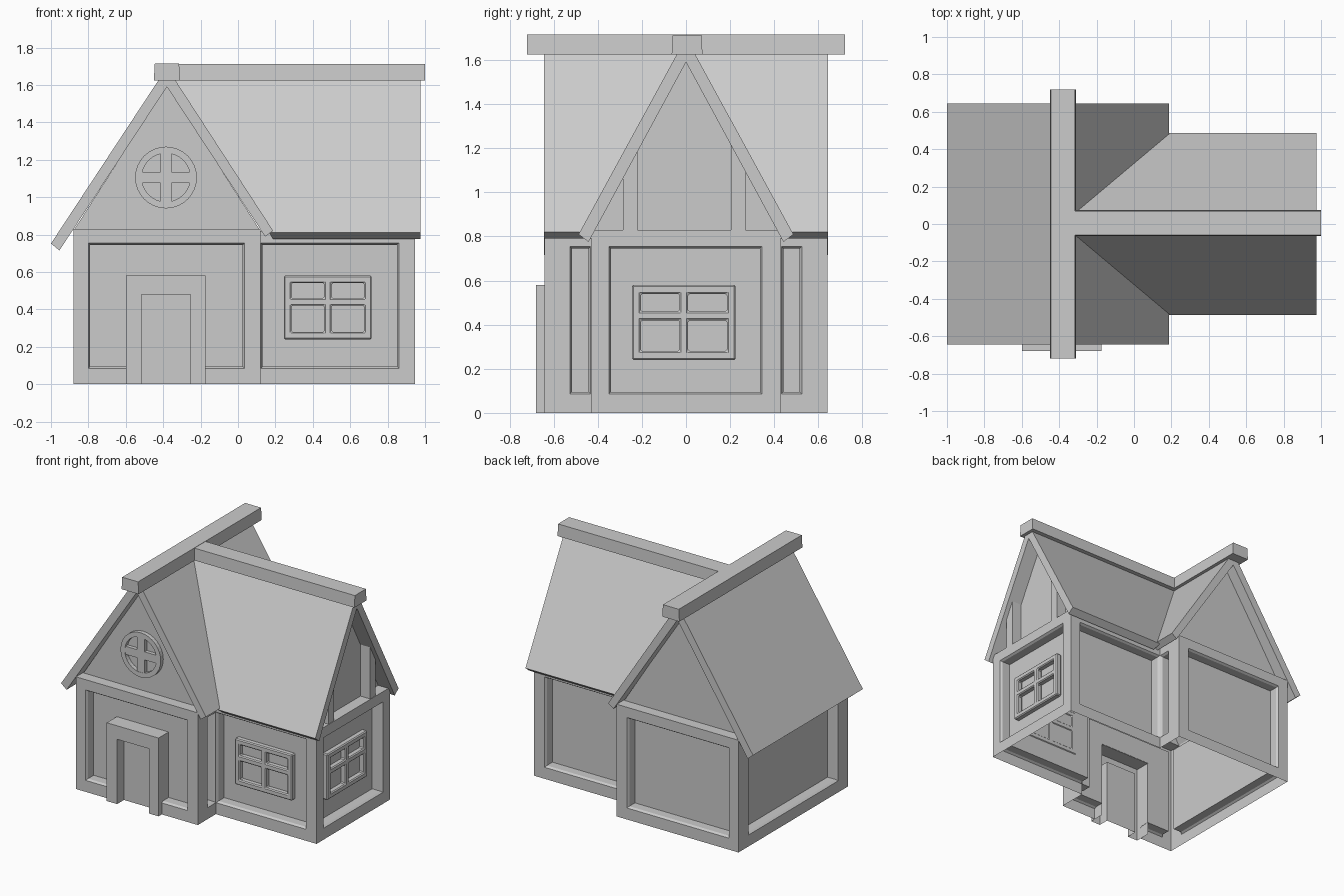
import bpy, bmesh, math
from mathutils import Vector as V

if "Cube" in bpy.data.objects:
    bpy.data.objects.remove(bpy.data.objects["Cube"])


def finish(name, bm, bevel=0, fix=True):
    if fix:
        bmesh.ops.recalc_face_normals(bm, faces=bm.faces)
    me = bpy.data.meshes.new(name)
    bm.to_mesh(me)
    bm.free()
    ob = bpy.data.objects.new(name, me)
    bpy.context.collection.objects.link(ob)
    if bevel:
        m = ob.modifiers.new("soft_edges", 'BEVEL')
        m.width, m.segments = bevel, 1
    return ob


def prism(name, pts, axis, a, b, bevel=0):
    """Extrude a profile (horizontal, z) along 'x' or 'y'; a may depend on z."""
    bm = bmesh.new()
    def ring(pos):
        out = []
        for h, z in pts:
            p = pos(z) if callable(pos) else pos
            out.append(bm.verts.new((p, h, z) if axis == 'x' else (h, p, z)))
        return out
    r0, r1 = ring(a), ring(b)
    n = len(pts)
    bm.faces.new(r0)
    bm.faces.new(r1)
    for i in range(n):
        bm.faces.new((r0[i], r0[(i + 1) % n], r1[(i + 1) % n], r1[i]))
    return finish(name, bm, bevel)


def rect(h0, h1, z0, z1):
    return [(h0, z0), (h1, z0), (h1, z1), (h0, z1)]


def wall(name, start, u, length, height, u0, u1, opening=None):
    """Wall sheet with a sunken panel; outside is to the right of u."""
    bm = bmesh.new()
    s, u, up = V((*start, 0)), V((*u, 0)), V((0, 0, 1))
    inward = -u.cross(up)
    def ring(a, b, c, d, depth):
        return [bm.verts.new(s + u * h + up * z + inward * depth) for h, z in rect(a, b, c, d)]
    c = 0.01
    rings = [ring(0, length, 0, height, 0), ring(u0, u1, 0.085, 0.755, 0),
             ring(u0 + c, u1 - c, 0.085 + c, 0.755 - c, 0.015),
             ring(u0 + c, u1 - c, 0.085 + c, 0.755 - c, 0.08)]
    for r, q in zip(rings, rings[1:]):
        for i in range(4):
            j = (i + 1) % 4
            bm.faces.new((r[i], r[j], q[j], q[i]))
    bm.faces.new(rings[3])
    if opening:
        x0, x1, top = opening
        for co, no in (((x0, 0, 0), (1, 0, 0)), ((x1, 0, 0), (1, 0, 0)), ((0, 0, top), (0, 0, 1))):
            bmesh.ops.bisect_plane(bm, geom=bm.verts[:] + bm.edges[:] + bm.faces[:],
                                   plane_co=co, plane_no=no)
        hole = [f for f in bm.faces
                if x0 < f.calc_center_median().x < x1 and f.calc_center_median().z < top]
        bmesh.ops.delete(bm, geom=hole, context='FACES')
    return finish(name, bm, fix=False)


def window(name, hs, axis, a, b):
    """Four-pane frame: fill all grid cells except the panes, then extrude."""
    zs = [0.24, 0.28, 0.42, 0.46, 0.54, 0.58]
    bm = bmesh.new()
    def vert(h, z):
        return bm.verts.new((a, h, z) if axis == 'x' else (h, a, z))
    grid = [[vert(h, z) for z in zs] for h in hs]
    for i in range(5):
        for j in range(5):
            if not (i % 2 and j % 2):
                bm.faces.new((grid[i][j], grid[i + 1][j], grid[i + 1][j + 1], grid[i][j + 1]))
    ext = bmesh.ops.extrude_face_region(bm, geom=bm.faces[:])
    move = V((b - a, 0, 0)) if axis == 'x' else V((0, b - a, 0))
    bmesh.ops.translate(bm, vec=move, verts=[e for e in ext['geom'] if isinstance(e, bmesh.types.BMVert)])
    return finish(name, bm, 0.007)


# Main house walls
wall("main_front_wall", (-0.88, -0.642), (1, 0), 1.0, 0.83, 0.08, 0.915, (-0.598, -0.177, 0.578))
wall("main_back_wall", (0.12, 0.642), (-1, 0), 1.0, 0.83, 0.085, 0.92)
wall("main_left_wall", (-0.88, 0.642), (0, -1), 1.284, 0.83, 0.115, 1.167)
wall("main_right_wall_front", (0.12, -0.642), (0, 1), 0.212, 0.83, 0.115, 0.21)
wall("main_right_wall_back", (0.12, 0.43), (0, 1), 0.212, 0.83, 0.002, 0.095)

# Wing walls
wall("wing_front_wall", (0.12, -0.43), (1, 0), 0.825, 0.82, 0.002, 0.74)
wall("wing_back_wall", (0.945, 0.43), (-1, 0), 0.825, 0.82, 0.085, 0.823)
wall("wing_end_wall", (0.945, -0.43), (0, 1), 0.86, 0.83, 0.08, 0.775)

# Gables set back above the walls, with a ledge below
for tag, s in (("front", -1), ("back", 1)):
    prism(f"{tag}_gable", [(-0.88, 0.82), (0.12, 0.82), (-0.38, 1.60)], 'y', s * 0.56, s * 0.55)
    prism(f"{tag}_gable_ledge", rect(-0.88, 0.12, 0.82, 0.83), 'y', s * 0.64, s * 0.55)
prism("wing_gable", [(-0.43, 0.81), (0.43, 0.81), (0, 1.60)], 'x', 0.85, 0.86)
prism("wing_gable_ledge", rect(-0.43, 0.43, 0.82, 0.83), 'x', 0.85, 0.944)
for tag, a, b in (("left", -0.22, -0.285), ("right", 0.205, 0.27)):
    prism(f"wing_gable_stud_{tag}", [(a, 0.83), (b, 0.83), (b, 1.61 - 1.84 * abs(b)),
          (a, 1.61 - 1.84 * abs(a))], 'x', 0.855, 0.94)

# Roofs and ridge beams
prism("main_roof", [(-1.0, 0.752), (-0.38, 1.694), (0.188, 0.82), (0.145, 0.79),
                    (-0.38, 1.59), (-0.955, 0.715)], 'y', -0.643, 0.643)
prism("wing_roof", [(-0.487, 0.81), (0, 1.702), (0.487, 0.81), (0.442, 0.775),
                    (0, 1.59), (-0.442, 0.775)], 'x', lambda z: -0.38 + (1.64 - z) / 1.52, 0.975)
prism("main_ridge_beam", [(-0.45, 1.625), (-0.31, 1.625), (-0.315, 1.715), (-0.445, 1.715)],
      'y', -0.72, 0.72)
prism("wing_ridge_beam", [(-0.065, 1.625), (0.075, 1.625), (0.07, 1.713), (-0.06, 1.713)],
      'x', -0.36, 1.0)

# Door: hollow arch frame with the leaf pushed back inside it
bm = bmesh.new()
outer = [(-0.6, 0), (-0.6, 0.58), (-0.175, 0.58), (-0.175, 0)]
inner = [(-0.515, 0), (-0.515, 0.48), (-0.255, 0.48), (-0.255, 0)]
arches = [[bm.verts.new((x, y, z)) for x, z in pts]
          for pts, y in ((outer, -0.56), (outer, -0.68), (inner, -0.68), (inner, -0.60))]
for r, q in zip(arches, arches[1:]):
    for i in range(3):
        bm.faces.new((r[i], r[i + 1], q[i + 1], q[i]))
bm.faces.new(arches[3])
bmesh.ops.recalc_face_normals(bm, faces=bm.faces)
front = min(bm.faces, key=lambda f: f.calc_center_median().y)
if front.normal.y > 0:
    bmesh.ops.reverse_faces(bm, faces=bm.faces)
finish("door_with_frame", bm, fix=False)

# Four-pane windows, standing inside the sunken panels
window("wing_front_window", [0.245, 0.285, 0.46, 0.5, 0.675, 0.715], 'y', -0.345, -0.39)
window("wing_end_window", [-0.245, -0.205, -0.03, 0.01, 0.185, 0.225], 'x', 0.86, 0.905)

# Round gable window: ring and cross bars
bm = bmesh.new()
N, cx, cz = 32, -0.385, 1.105
rings = [[bm.verts.new((cx + r * math.cos(i * math.tau / N), y, cz + r * math.sin(i * math.tau / N)))
          for i in range(N)] for r, y in ((0.165, -0.555), (0.165, -0.59), (0.13, -0.59), (0.13, -0.555))]
for k in range(4):
    r, q = rings[k], rings[(k + 1) % 4]
    for i in range(N):
        j = (i + 1) % N
        bm.faces.new((r[i], r[j], q[j], q[i]))
finish("round_window_ring", bm)
prism("round_window_upright", rect(cx - 0.03, cx + 0.03, cz - 0.135, cz + 0.135), 'y', -0.588, -0.555)
prism("round_window_crossbar", rect(cx - 0.135, cx + 0.135, cz - 0.03, cz + 0.03), 'y', -0.587, -0.555)
